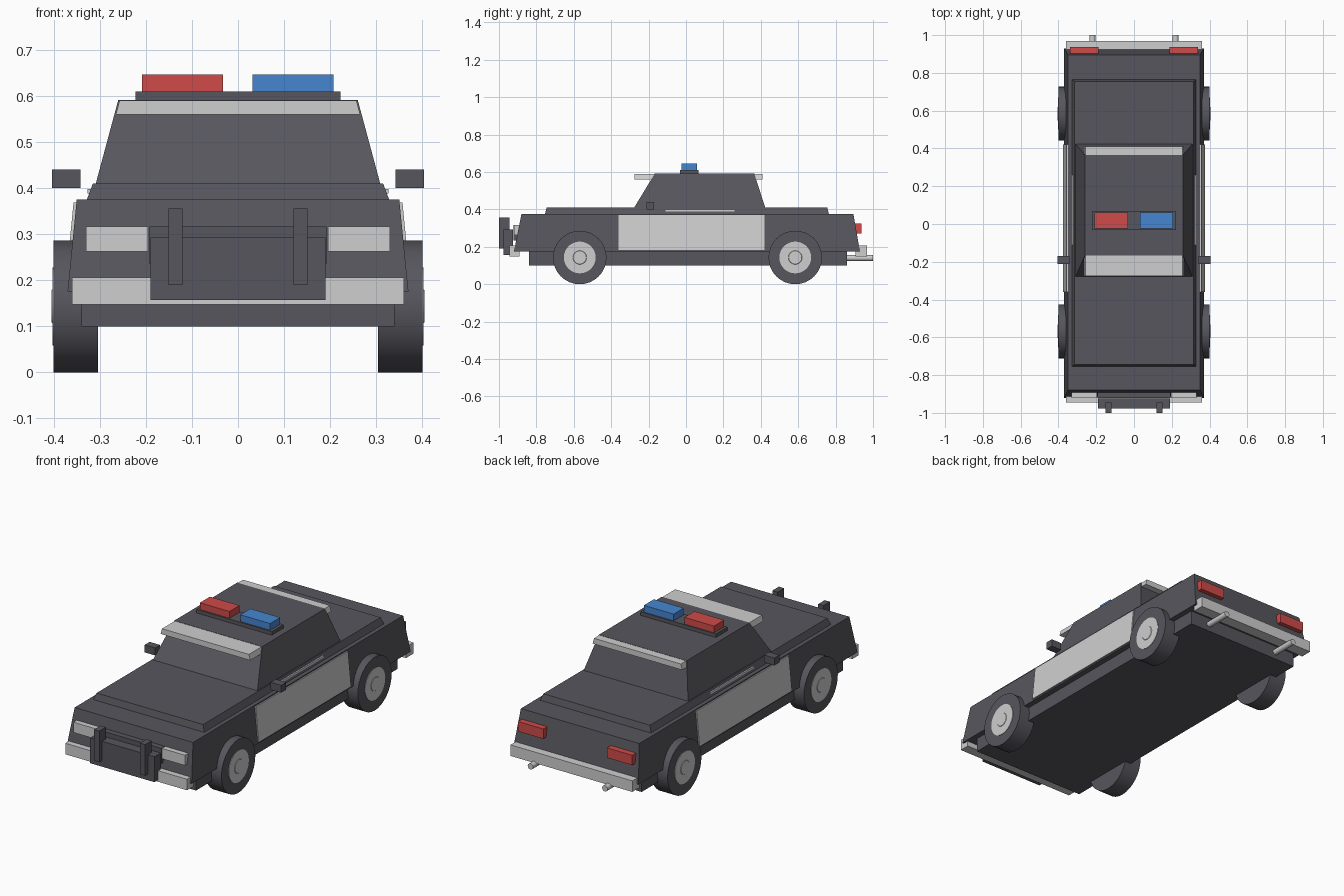
import bpy
import bmesh
import math

cube = bpy.data.objects.get("Cube")
if cube:
    bpy.data.objects.remove(cube, do_unlink=True)


def material(name, rgb):
    m = bpy.data.materials.new(name)
    m.use_nodes = True
    m.diffuse_color = (*rgb, 1)
    m.node_tree.nodes["Principled BSDF"].inputs["Base Color"].default_value = (*rgb, 1)
    return m


DARK = material("dark grey paint", (0.095, 0.093, 0.11))
WHITE = material("white paint", (0.62, 0.62, 0.62))
RED = material("red lens", (0.62, 0.07, 0.065))
BLUE = material("blue lens", (0.06, 0.24, 0.64))


def finish(name, bm, mat):
    bmesh.ops.recalc_face_normals(bm, faces=bm.faces)
    mesh = bpy.data.meshes.new(name)
    bm.to_mesh(mesh)
    bm.free()
    mesh.materials.append(mat)
    ob = bpy.data.objects.new(name, mesh)
    bpy.context.collection.objects.link(ob)
    return ob


def loft(name, mat, low, high):
    """Tapered block between two rectangles (x0, x1, y0, y1, z)."""
    bm = bmesh.new()
    rings = []
    for x0, x1, y0, y1, z in (low, high):
        rings.append([bm.verts.new((x, y, z)) for x, y in
                      ((x0, y0), (x1, y0), (x1, y1), (x0, y1))])
    a, b = rings
    bm.faces.new(a)
    bm.faces.new(b)
    for i in range(4):
        j = (i + 1) % 4
        bm.faces.new((a[i], a[j], b[j], b[i]))
    return finish(name, bm, mat)


def block(name, mat, x, y, z):
    return loft(name, mat, (*x, *y, z[0]), (*x, *y, z[1]))


def body(name, mat, low, high):
    """Tapered block symmetric in x, rectangles as (half width, y0, y1, z)."""
    return loft(name, mat, (-low[0], *low), (-high[0], *high))


def pair(name, mat, x, y, z):
    block("left_" + name, mat, x, y, z)
    block("right_" + name, mat, (-x[1], -x[0]), y, z)


def cylinder(name, mat, centre, radius, depth, axis, sides=32, tip=None):
    bm = bmesh.new()
    bmesh.ops.create_cone(bm, cap_ends=True, segments=sides, radius1=radius,
                          radius2=radius if tip is None else tip, depth=depth)
    ob = finish(name, bm, mat)
    ob.location = centre
    ob.rotation_euler = axis
    bpy.ops.object.select_all(action='DESELECT')
    ob.select_set(True)
    bpy.context.view_layer.objects.active = ob
    bpy.ops.object.shade_smooth_by_angle(angle=math.radians(35))
    return ob


# Main body shells
body("chassis", DARK, (0.34, -0.84, 0.86, 0.10), (0.34, -0.84, 0.86, 0.20))
body("lower_body", DARK, (0.37, -0.92, 0.93, 0.175), (0.35, -0.88, 0.895, 0.375))
body("hood_and_trunk", DARK, (0.33, -0.755, 0.765, 0.37), (0.315, -0.745, 0.755, 0.41))
body("cabin", DARK, (0.31, -0.28, 0.425, 0.405), (0.26, -0.167, 0.365, 0.591))
body("roof_panel", WHITE, (0.265, -0.275, 0.41, 0.56), (0.257, -0.275, 0.41, 0.59))

# Door panels follow the slope of the body sides
for side, s in (("left", 1), ("right", -1)):
    low = sorted((s * 0.33, s * 0.375))
    high = sorted((s * 0.33, s * 0.357))
    loft(side + "_door_panel", WHITE, (*low, -0.36, 0.42, 0.183), (*high, -0.36, 0.42, 0.369))
pair("sill_trim", WHITE, (0.30, 0.327), (-0.11, 0.26), (0.388, 0.398))

# Front end
block("front_bumper", WHITE, (-0.36, 0.36), (-0.945, -0.89), (0.147, 0.206))
pair("headlight", WHITE, (0.195, 0.33), (-0.92, -0.88), (0.262, 0.317))
block("grille", DARK, (-0.192, 0.192), (-0.922, -0.88), (0.235, 0.317))
block("push_plate", DARK, (-0.19, 0.19), (-0.977, -0.925), (0.157, 0.293))
pair("push_bar", DARK, (0.12, 0.151), (-1.0, -0.945), (0.19, 0.356))

# Rear end
block("rear_bumper", WHITE, (-0.36, 0.36), (0.905, 0.968), (0.147, 0.206))
pair("taillight", RED, (0.188, 0.338), (0.89, 0.937), (0.272, 0.325))
for side, s in (("left", 1), ("right", -1)):
    cylinder(side + "_exhaust", WHITE, (s * 0.22, 0.93, 0.14), 0.016, 0.14,
             (math.pi / 2, 0, 0), 12)

# Mirrors and light bar
pair("mirror", DARK, (0.342, 0.404), (-0.212, -0.17), (0.40, 0.44))
block("light_bar_base", DARK, (-0.223, 0.223), (-0.033, 0.066), (0.585, 0.61))
block("red_beacon", RED, (-0.208, -0.033), (-0.025, 0.06), (0.61, 0.646))
block("blue_beacon", BLUE, (0.031, 0.207), (-0.025, 0.06), (0.61, 0.646))

# Wheels with hub discs and small centre caps
for end, y in (("front", -0.568), ("rear", 0.584)):
    for side, s in (("left", 1), ("right", -1)):
        name = side + "_" + end
        turn = (0, s * math.pi / 2, 0)
        cylinder(name + "_tyre", DARK, (s * 0.352, y, 0.143), 0.143, 0.096, turn)
        cylinder(name + "_hub", WHITE, (s * 0.40, y, 0.143), 0.085, 0.005, turn)
        cylinder(name + "_cap", WHITE, (s * 0.402, y, 0.143), 0.04, 0.005, turn, 24, 0.035)
